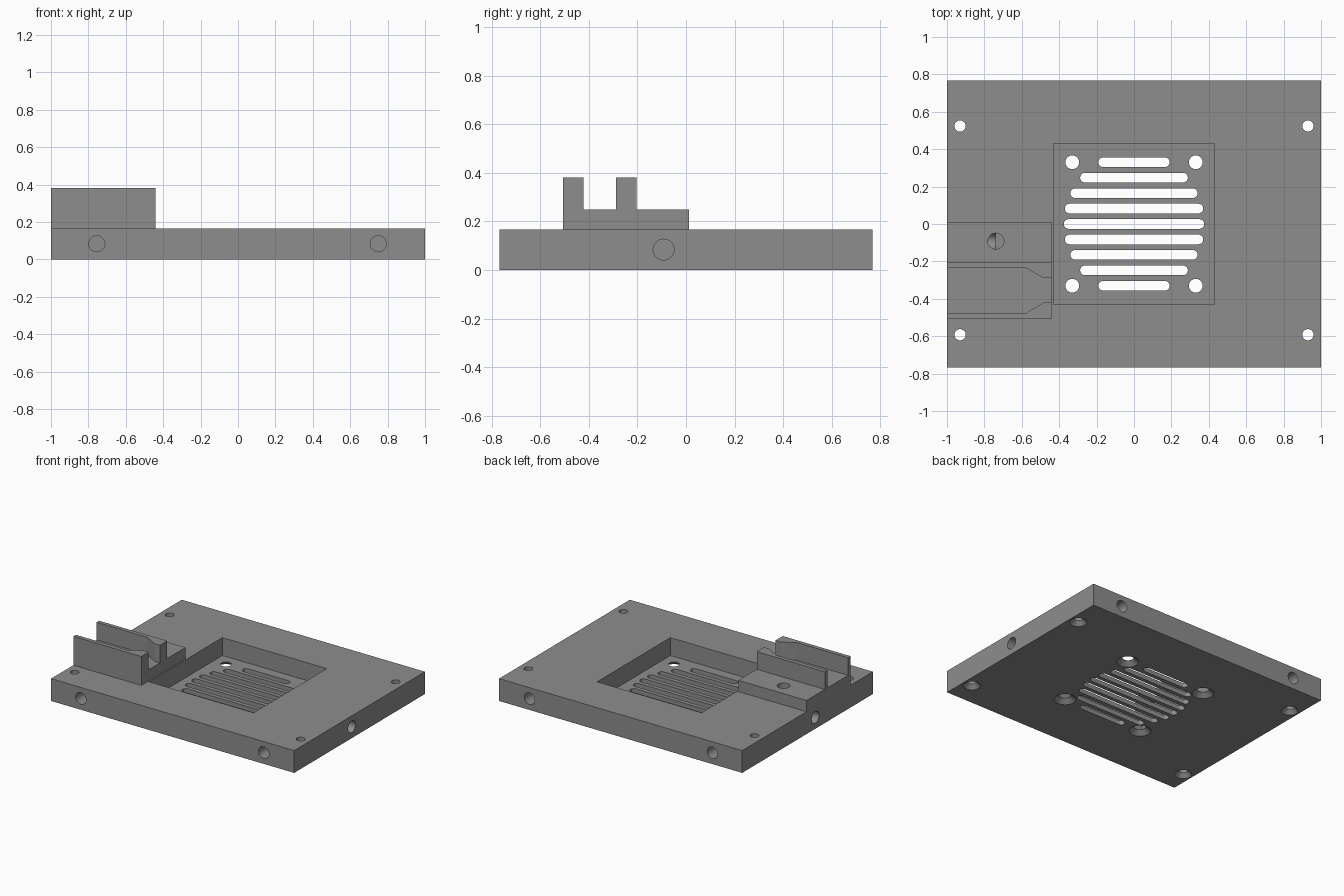
import bpy, bmesh, math
from mathutils import Matrix

if "Cube" in bpy.data.objects:
    bpy.data.objects.remove(bpy.data.objects["Cube"])

GREY = bpy.data.materials.new("grey_plastic")
GREY.diffuse_color = (0.27, 0.27, 0.27, 1)
GREY.use_nodes = True
GREY.node_tree.nodes["Principled BSDF"].inputs["Base Color"].default_value = GREY.diffuse_color

PLATE_TOP, FLOOR, Y_HALF = 0.166, 0.033, 0.768


def loft(bm, rings):
    """Closed solid through a stack of equal-length point rings."""
    loops = [[bm.verts.new(p) for p in r] for r in rings]
    n = len(loops[0])
    for a, b in zip(loops, loops[1:]):
        for i in range(n):
            j = (i + 1) % n
            bm.faces.new((a[i], a[j], b[j], b[i]))
    bm.faces.new(loops[0][::-1])
    bm.faces.new(loops[-1])


def prism(bm, outline, z0, z1):
    loft(bm, [[(x, y, z) for x, y in outline] for z in (z0, z1)])


def rect(x0, x1, y0, y1):
    return [(x0, y0), (x1, y0), (x1, y1), (x0, y1)]


def circle(x, y, r, z, n=32):
    return [(x + r * math.cos(2 * math.pi * i / n),
             y + r * math.sin(2 * math.pi * i / n), z) for i in range(n)]


def slot(y, half, r=0.026, n=10):
    pts = []
    for side, start in ((1, -math.pi / 2), (-1, math.pi / 2)):
        for i in range(n + 1):
            a = start + math.pi * i / n
            pts.append((side * (half - r) + r * math.cos(a), y + r * math.sin(a)))
    return pts


def make(name, bm):
    bmesh.ops.recalc_face_normals(bm, faces=bm.faces)
    me = bpy.data.meshes.new(name)
    bm.to_mesh(me)
    bm.free()
    ob = bpy.data.objects.new(name, me)
    bpy.context.collection.objects.link(ob)
    me.materials.append(GREY)
    return ob


def combine(target, other, operation):
    mod = target.modifiers.new(other.name, 'BOOLEAN')
    mod.operation, mod.solver, mod.object = operation, 'EXACT', other
    bpy.context.view_layer.objects.active = target
    bpy.ops.object.modifier_apply(modifier=mod.name)
    bpy.data.objects.remove(other)


# Base plate
bm = bmesh.new()
prism(bm, rect(-1, 1, -Y_HALF, Y_HALF), 0, PLATE_TOP)
plate = make("mounting_plate", bm)

# Square fan recess
bm = bmesh.new()
prism(bm, rect(-0.43, 0.43, -0.43, 0.43), FLOOR, 0.5)
combine(plate, make("recess_cutter", bm), 'DIFFERENCE')

# Bracket: low block with two walls that thicken toward the inner end
bm = bmesh.new()
prism(bm, rect(-1, -0.44, -0.507, 0.012), 0.14, 0.25)
bracket = make("bracket", bm)
for side in (-1, 1):
    bm = bmesh.new()
    profile = [(-1, 0.152), (-1, 0.122), (-0.58, 0.122), (-0.485, 0.066),
               (-0.44, 0.066), (-0.44, 0.152)]
    prism(bm, [(x, -0.355 + side * y) for x, y in profile], 0.2, 0.381)
    combine(bracket, make("bracket_wall", bm), 'UNION')
combine(plate, bracket, 'UNION')

# Ventilation slots and countersunk screw holes
bm = bmesh.new()
for i, half in enumerate((0.375, 0.37, 0.34, 0.288, 0.19)):
    for s in ((1, -1) if i else (1,)):
        prism(bm, slot(s * i * 0.0825, half), -0.1, 0.1)
screws = [(sx * 0.33, sy * 0.33, 0.037, 0.073) for sx in (-1, 1) for sy in (-1, 1)]
screws += [(sx * 0.93, y, 0.03, 0.058) for sx in (-1, 1) for y in (0.524, -0.592)]
for x, y, r, wide in screws:
    loft(bm, [circle(x, y, wide, -0.05), circle(x, y, wide, 0),
              circle(x, y, r, 0.03), circle(x, y, r, 0.3)])
combine(plate, make("floor_hole_cutter", bm), 'DIFFERENCE')

# Blind holes in the four edges
bm = bmesh.new()


def edge_hole(x, y, angle, depth=0.26):
    start = len(bm.verts)
    loft(bm, [circle(0, 0, 0.043, z) for z in (-0.1, depth)])
    bm.verts.ensure_lookup_table()
    turn = (Matrix.Translation((x, y, 0.084)) @ Matrix.Rotation(angle, 4, 'Z')
            @ Matrix.Rotation(math.pi / 2, 4, 'Y'))
    bmesh.ops.transform(bm, matrix=turn, verts=bm.verts[start:])


for x in (-0.755, 0.75):
    edge_hole(x, -Y_HALF, math.pi / 2)
    edge_hole(x, Y_HALF, -math.pi / 2)
edge_hole(-1, -0.092, 0)
edge_hole(1, -0.092, math.pi)
combine(plate, make("edge_hole_cutter", bm), 'DIFFERENCE')

# Vertical hole in the bracket block
bm = bmesh.new()
loft(bm, [circle(-0.738, -0.092, 0.043, z) for z in (0.084, 0.4)])
combine(plate, make("bracket_hole_cutter", bm), 'DIFFERENCE')

bpy.ops.object.select_all(action='DESELECT')
plate.select_set(True)
bpy.context.view_layer.objects.active = plate
bpy.ops.object.shade_smooth_by_angle(angle=math.radians(30))
